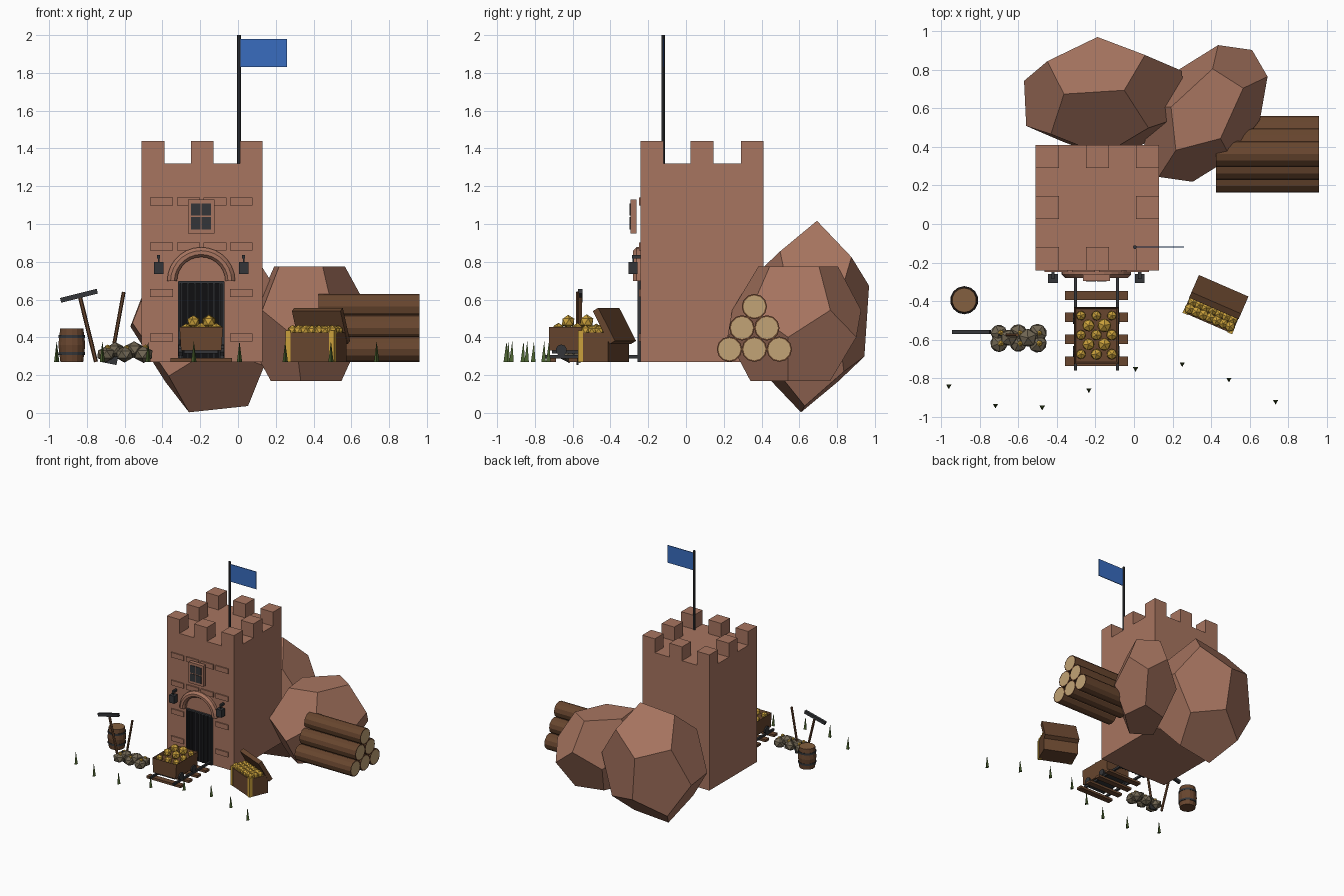
import bpy, bmesh, math, random
from mathutils import Matrix, Vector

if "Cube" in bpy.data.objects:
    bpy.data.objects.remove(bpy.data.objects["Cube"])
random.seed(4)
GROUND = 0.27


def material(name, *rgb):
    m = bpy.data.materials.new(name)
    m.use_nodes = True
    m.diffuse_color = (*rgb, 1)
    m.node_tree.nodes["Principled BSDF"].inputs["Base Color"].default_value = (*rgb, 1)
    return m


STONE = material("red stone", .39, .178, .117)
WOOD = material("brown wood", .138, .061, .028)
PALE = material("cut wood", .54, .37, .18)
LID = material("barrel lid wood", .23, .115, .05)
IRON = material("dark iron", .034, .036, .04)
BLACK = material("door black", .005, .005, .006)
GOLD = material("gold", .6, .36, .045)
BLUE = material("flag blue", .04, .15, .52)
GREEN = material("grass green", .075, .13, .03)
RUBBLE = material("grey rubble", .16, .13, .085)


def finish(name, bm, *mats, matrix=None):
    bmesh.ops.recalc_face_normals(bm, faces=bm.faces)
    me = bpy.data.meshes.new(name)
    bm.to_mesh(me)
    bm.free()
    for m in mats:
        me.materials.append(m)
    ob = bpy.data.objects.new(name, me)
    bpy.context.collection.objects.link(ob)
    if matrix:
        ob.matrix_world = matrix
    return ob


def add_box(bm, x, y, z):
    """Add a box given its (low, high) range on each axis."""
    size = [b - a for a, b in (x, y, z)]
    mid = [(a + b) / 2 for a, b in (x, y, z)]
    bmesh.ops.create_cube(bm, size=1, matrix=Matrix.Translation(mid) @ Matrix.Diagonal((*size, 1)))


def boxes(name, mat, *ranges, matrix=None):
    bm = bmesh.new()
    for r in ranges:
        add_box(bm, *r)
    return finish(name, bm, mat, matrix=matrix)


def span(mid, half):
    return mid - half, mid + half


def add_rod(bm, p, q, r, sides=8, tip=None):
    p, q = Vector(p), Vector(q)
    turn = (q - p).to_track_quat('Z', 'Y').to_matrix().to_4x4()
    bmesh.ops.create_cone(bm, cap_ends=True, segments=sides, radius1=r, radius2=r if tip is None else tip,
                          depth=(q - p).length, matrix=Matrix.Translation((p + q) / 2) @ turn)


def rods(name, mat, *items):
    bm = bmesh.new()
    for item in items:
        add_rod(bm, *item)
    return finish(name, bm, mat)


def lumps(name, mat, places, r, flat=1, matrix=None):
    bm = bmesh.new()
    for p in places:
        spin = Matrix.Rotation(random.uniform(0, 3), 4, 'Z')
        bmesh.ops.create_icosphere(bm, subdivisions=1, radius=r * random.uniform(.9, 1.08),
                                   matrix=Matrix.Translation(p) @ spin @ Matrix.Diagonal((1, 1, flat, 1)))
    return finish(name, bm, mat, matrix=matrix)


def boulder(name, centre, a, b, c):
    """Skewed dodecahedron spanned by three vectors."""
    g = (1 + 5 ** .5) / 2
    signs = (-1, 1)
    pts = [(i, j, k) for i in signs for j in signs for k in signs]
    for i in signs:
        for j in signs:
            u, v = i / g, j * g
            pts += [(u, 0, v), (v, u, 0), (0, v, u)]
    bm = bmesh.new()
    for i, j, k in pts:
        bm.verts.new(Vector(centre) + i * Vector(a) + j * Vector(b) + k * Vector(c))
    bmesh.ops.convex_hull(bm, input=bm.verts)
    bmesh.ops.dissolve_limit(bm, angle_limit=.05, verts=bm.verts, edges=bm.edges)
    finish(name, bm, STONE)


# Boulders behind the tower
boulder("tall_boulder", (-.155, .651, .51), (.253, .016, .027), (-.009, .189, -.015), (-.032, .02, .303))
boulder("side_boulder", (.37, .573, .472), (.187, .049, 0), (.032, .181, .116), (-.023, -.099, .187))

# Tower with battlements
bm = bmesh.new()
add_box(bm, (-.51, .13), (-.24, .41), (GROUND, 1.32))
for i in range(3):
    for j in range(3):
        if (i, j) != (1, 1):
            add_box(bm, span(-.45 + i * .26, .06), span(-.18 + j * .265, .06), (1.32, 1.44))
finish("tower", bm, STONE)

# Raised bricks on the front wall
bricks = []
for row, z in enumerate((1.12, .88, .635, .4)):
    for col, x in enumerate((-.405, -.262, -.122, .018)):
        if row < 2 or col in (0, 3):
            bricks.append((span(x, .06), (-.25, -.235), span(z, .021)))
boxes("wall_bricks", STONE, *bricks)

# Window
boxes("window_frame", STONE, (span(-.195, .07), (-.295, -.262), (.95, 1.13)))
boxes("window_panes", IRON, *[(span(-.195 + i * .028, .025), (-.299, -.29), span(1.04 + j * .036, .032))
                              for i in (-1, 1) for j in (-1, 1)])

# Door, bars and round arch
DOOR = -.195
boxes("door", BLACK, (span(DOOR, .12), (-.248, -.235), (GROUND, .695)))
boxes("door_frame", IRON, *[(span(DOOR + s * .117, .006), (-.258, -.235), (GROUND, .695)) for s in (-1, 1)],
      (span(DOOR, .12), (-.258, -.235), (.685, .697)))
rods("door_bars", IRON, *[((DOOR + i * .034, -.252, GROUND), (DOOR + i * .034, -.252, .69), .005, 6)
                          for i in range(-3, 4)])
bm = bmesh.new()
profile = [(.128, -.23), (.128, -.262), (.142, -.28), (.162, -.28), (.18, -.262), (.18, -.23)]
vs = [bm.verts.new((DOOR + r, y, .697)) for r, y in profile]
face = bm.faces.new(vs)
res = bmesh.ops.spin(bm, geom=[face], cent=(DOOR, 0, .697), axis=(0, -1, 0), angle=math.pi, steps=14)
finish("door_arch", bm, STONE)

# Lanterns
for side, x in (("right", -.42), ("left", .03)):
    boxes(side + "_lantern", IRON, (span(x, .025), (-.305, -.258), (.735, .8)),
          (span(x, .008), (-.285, -.235), (.817, .835)), (span(x, .004), (-.284, -.276), (.8, .82)))

# Flag
rods("flag_pole", IRON, ((.005, -.12, 1.3), (.005, -.12, 2), .01, 8))
boxes("flag", BLUE, ((.01, .26), span(-.12, .003), (1.83, 1.98)))

# Track
boxes("sleepers", WOOD, *[(span(DOOR, .163), span(-.37 - i * .114, .024), (GROUND, .29)) for i in range(4)])
boxes("rails", IRON, *[(span(DOOR + s * .109, .008), (-.76, -.24), (.288, .306)) for s in (-1, 1)])

# Cart: open tub, rim, wheels and load
bm = bmesh.new()
add_box(bm, span(DOOR, .115), (-.725, -.43), (.33, .455))
for v in bm.verts:
    if v.co.z < .4:
        v.co.x = DOOR + (v.co.x - DOOR) * .93
bm.normal_update()
top = [f for f in bm.faces if f.normal.z > .9]
bmesh.ops.inset_region(bm, faces=top, thickness=.014)
bmesh.ops.translate(bm, verts=top[0].verts, vec=(0, 0, -.03))
finish("cart_tub", bm, WOOD)
rods("cart_wheels", IRON, *[((DOOR + s * .1, y, .332), (DOOR + s * .12, y, .332), .03, 10)
                            for s in (-1, 1) for y in (-.66, -.49)])
boxes("cart_base", IRON, (span(DOOR, .09), (-.71, -.445), (.315, .332)))
lumps("cart_gold", GOLD, [(DOOR + i * .041, -.575 + j * .049, .482) for i in (-1, 1) for j in (-1, 1)], .038)
lumps("cart_small_gold", GOLD, [(DOOR + i * .08, -.575 + j * .05, .445)
                                for i in (-1, 0, 1) for j in (-2, 0, 2)], .03)

# Open chest, turned toward the track
place = Matrix.Translation((.415, -.435, 0)) @ Matrix.Rotation(math.radians(-23.5), 4, 'Z')
boxes("chest_body", WOOD, (span(0, .138), span(0, .085), (GROUND, .425)), matrix=place)
boxes("chest_trim", GOLD, *[(span(s * .126, .014), (-.088, -.06), (GROUND, .435)) for s in (-1, 1)], matrix=place)
tilt = place @ Matrix.Translation((0, .061, .46)) @ Matrix.Rotation(math.radians(29), 4, 'X')
boxes("chest_lid", WOOD, (span(0, .14), span(0, .018), span(0, .1)), matrix=tilt)
lumps("chest_gold", GOLD, [(i * .038, y, .435) for i in range(-3, 4) for y in (-.055, -.015, .025)],
      .03, matrix=place)

# Log stack: bark with pale cut ends
for n, (y, z) in enumerate([(.23 + (i + row / 2) * .132, .337 + row * .113)
                            for row in range(3) for i in range(3 - row)]):
    bm = bmesh.new()
    add_rod(bm, (.425, y, z), (.96, y, z), .067, 12)
    bm.normal_update()
    ends = [f for f in bm.faces if abs(f.normal.x) > .9]
    bmesh.ops.inset_individual(bm, faces=ends, thickness=.008)
    for f in ends:
        f.material_index = 1
    finish("log_%d" % (n + 1), bm, WOOD, PALE)

# Barrel
bm = bmesh.new()
for z0, z1, r0, r1 in ((GROUND, .36, .062, .073), (.36, .447, .073, .063)):
    add_rod(bm, (-.88, -.395, z0), (-.88, -.395, z1), r0, 14, r1)
bm.normal_update()
for f in bm.faces:
    f.material_index = int(f.normal.z > .9 and f.calc_center_median().z > .4)
finish("barrel", bm, WOOD, LID)
rods("barrel_hoops", IRON, *[((-.88, -.395, z - .008), (-.88, -.395, z + .008), .0715, 14) for z in (.315, .405)])

# Pickaxe and shovel
rods("pickaxe_handle", WOOD, ((-.752, -.56, GROUND), (-.838, -.56, .62), .011, 6))
head = Matrix.Translation((-.842, -.56, .62)) @ Matrix.Rotation(math.radians(-14), 4, 'Y')
boxes("pickaxe_head", IRON, (span(0, .1), span(0, .011), span(0, .013)), matrix=head)
rods("shovel_handle", WOOD, ((-.662, -.575, .33), (-.605, -.575, .64), .01, 6))
blade = Matrix.Translation((-.672, -.575, .305)) @ Matrix.Rotation(math.radians(11), 4, 'Y')
boxes("shovel_blade", IRON, (span(0, .038), span(0, .005), span(0, .045)), matrix=blade)

# Rubble heap with ore
heap = [(-.7 + i * .1, -.592 + j * .027, .31) for i in range(3) for j in (-1, 1)]
lumps("rubble", RUBBLE, heap + [(-.65, -.59, .335), (-.55, -.59, .335)], .05, .85)
lumps("ore", GOLD, [(x + .01, y, z + .035) for x, y, z in heap], .016)

# Grass blades in an arc
depths = (-.84, -.94, -.95, -.86, -.75, -.725, -.805, -.92)
bm = bmesh.new()
for i, y in enumerate(depths):
    turn = Matrix.Translation((-.96 + i * .242, y, GROUND + .055)) @ Matrix.Rotation(math.pi, 4, 'Z')
    bmesh.ops.create_cone(bm, cap_ends=True, segments=3, radius1=.016, radius2=0, depth=.11, matrix=turn)
finish("grass", bm, GREEN)
